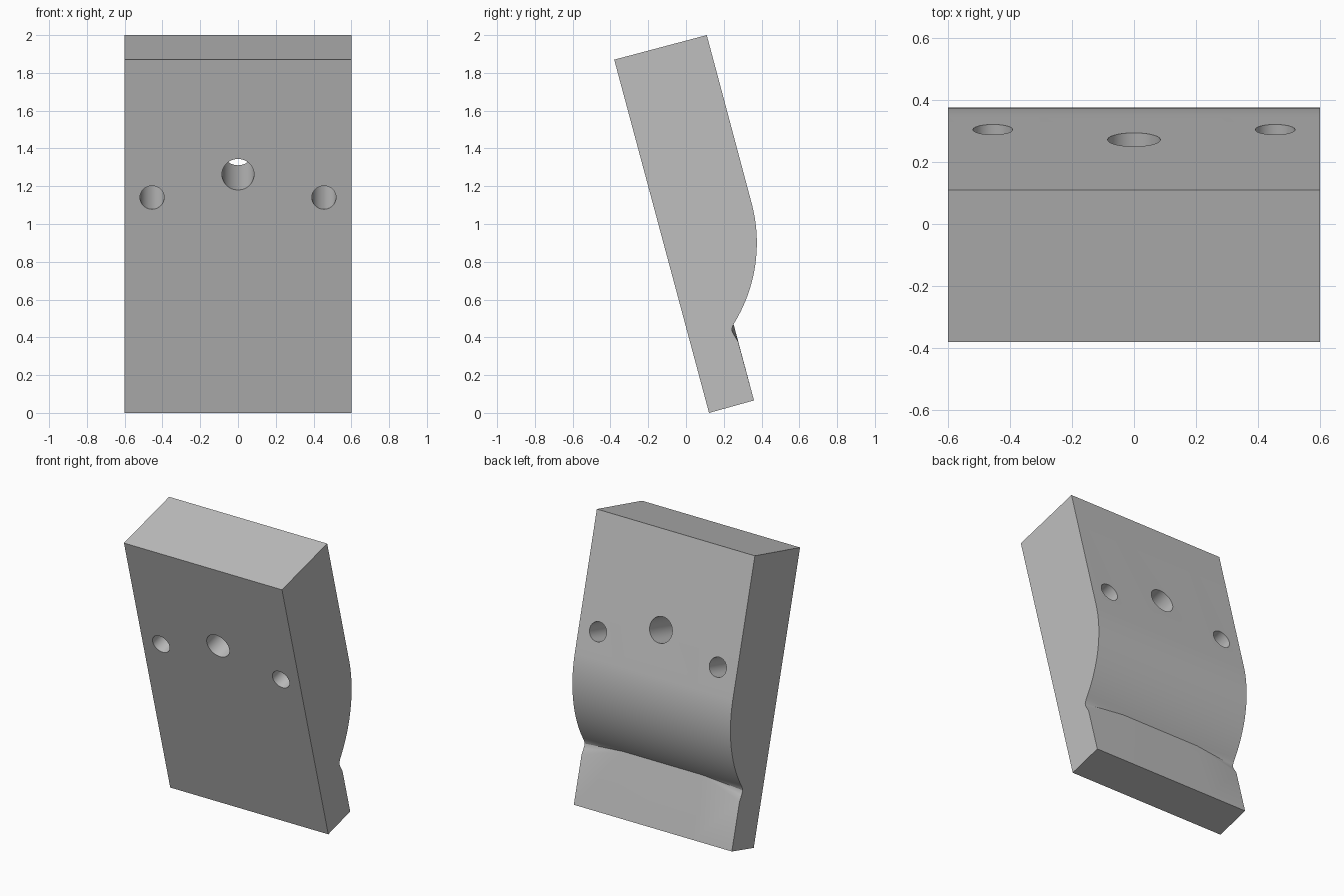
import bpy, bmesh, math
from mathutils import Vector

old = bpy.data.objects.get("Cube")
if old:
    bpy.data.objects.remove(old, do_unlink=True)

TILT = math.radians(15)
HALF_W = 0.6

# Single grey material
grey = bpy.data.materials.new("plain grey")
grey.use_nodes = True
colour = (0.52, 0.52, 0.52, 1)
grey.diffuse_color = colour
grey.node_tree.nodes["Principled BSDF"].inputs["Base Color"].default_value = colour

# Side profile (y, z): slab edges plus the bulging arc on the back
slab = [(0.36, 0.066), (0.122, 0.0), (-0.38, 1.87), (0.11, 2.0)]
ARC_Y, ARC_Z, ARC_R, STEPS = -0.4375, 0.9, 0.8125, 32
ARC_END = -0.5578
arc = []
for i in range(STEPS + 1):
    a = TILT + (ARC_END - TILT) * i / STEPS
    arc.append((ARC_Y + ARC_R * math.cos(a), ARC_Z + ARC_R * math.sin(a)))
seam = arc[-1]
notch = [(0.246, 0.455), (0.2425, 0.442), (0.245, 0.43), (0.255, 0.411), (0.276, 0.377)]


def section(bm, x, notched):
    """One cross-section; the notch collapses into the seam away from the ends."""
    groove = notch if notched else [seam] * len(notch)
    return [bm.verts.new((x, y, z)) for y, z in slab + arc + groove]


# Body: notched sections at the ends, plain ones inside
bm = bmesh.new()
loops = [section(bm, x, abs(x) == HALF_W) for x in (-HALF_W, -0.3, 0.3, HALF_W)]
n = len(loops[0])
for a, b in zip(loops, loops[1:]):
    for i in range(n):
        j = (i + 1) % n
        bm.faces.new((a[i], a[j], b[j], b[i]))
bm.faces.new(loops[0])
bm.faces.new(loops[-1])
bmesh.ops.remove_doubles(bm, verts=bm.verts, dist=1e-5)
bmesh.ops.dissolve_degenerate(bm, edges=bm.edges, dist=1e-5)
bmesh.ops.recalc_face_normals(bm, faces=bm.faces)
mesh = bpy.data.meshes.new("tilted_block")
bm.to_mesh(mesh)
bm.free()
block = bpy.data.objects.new("tilted_block", mesh)
bpy.context.collection.objects.link(block)
mesh.materials.append(grey)

# Holes drilled square to the front face: x, height on the front, radius
axis = Vector((0, math.cos(TILT), math.sin(TILT)))
for name, x, z, r in (("centre_hole", 0, 1.262, 0.085),
                      ("left_hole", 0.455, 1.14, 0.064),
                      ("right_hole", -0.455, 1.14, 0.064)):
    front = Vector((x, -0.38 + (1.87 - z) * math.tan(TILT), z))
    bpy.ops.mesh.primitive_cylinder_add(vertices=48, radius=r, depth=1.0,
                                        location=front + axis * 0.25,
                                        rotation=axis.to_track_quat('Z', 'Y').to_euler())
    cutter = bpy.context.object
    cutter.name = name + "_cutter"
    cutter.data.materials.append(grey)
    mod = block.modifiers.new(name, 'BOOLEAN')
    mod.operation = 'DIFFERENCE'
    mod.solver = 'EXACT'
    mod.object = cutter
    bpy.ops.object.select_all(action='DESELECT')
    block.select_set(True)
    bpy.context.view_layer.objects.active = block
    bpy.ops.object.modifier_apply(modifier=name)
    bpy.data.objects.remove(cutter, do_unlink=True)

# Smooth bulge and bores, crisp edges
bpy.ops.object.shade_smooth_by_angle(angle=math.radians(20))
